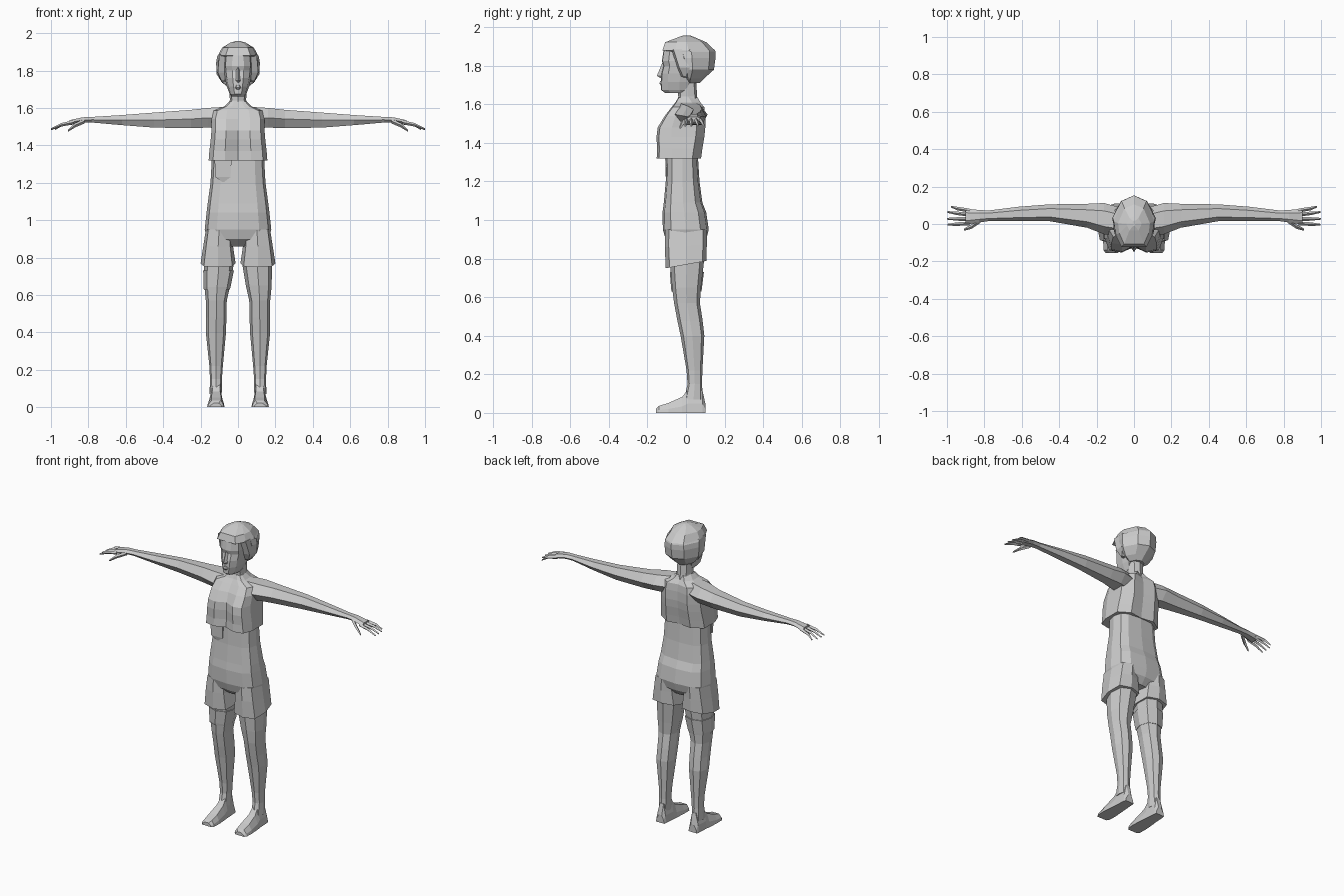
import bpy, bmesh, math
from mathutils import Vector

grey = bpy.data.materials.new("plain grey")
grey.diffuse_color = (0.6, 0.6, 0.6, 1)


def loft(name, rings, mirror=False):
    """Skin a list of closed point rings, cap both ends."""
    bm = bmesh.new()
    vs = [[bm.verts.new(p) for p in r] for r in rings]
    n = len(vs[0])
    for a, b in zip(vs, vs[1:]):
        for i in range(n):
            j = (i + 1) % n
            bm.faces.new((a[i], a[j], b[j], b[i]))
    bm.faces.new(vs[0][::-1])
    bm.faces.new(vs[-1])
    bmesh.ops.recalc_face_normals(bm, faces=bm.faces[:])
    me = bpy.data.meshes.new(name)
    bm.to_mesh(me)
    bm.free()
    me.materials.append(grey)
    ob = bpy.data.objects.new(name, me)
    bpy.context.collection.objects.link(ob)
    if mirror:
        m = ob.modifiers.new("mirror", 'MIRROR')
        m.use_mirror_merge = False
    return ob


def oval(z, x0, x1, y0, y1, n=8, p=0.8, tilt=0.0):
    """Horizontal rounded ring filling the given x and y ranges."""
    cx, cy, rx, ry = (x0 + x1) / 2, (y0 + y1) / 2, (x1 - x0) / 2, (y1 - y0) / 2
    pts = []
    for i in range(n):
        a = 2 * math.pi * i / n
        c, s = math.cos(a), math.sin(a)
        x = cx + rx * math.copysign(abs(c) ** p, c) if abs(c) > 1e-6 else cx
        y = cy + ry * math.copysign(abs(s) ** p, s) if abs(s) > 1e-6 else cy
        pts.append((x, y, z + tilt * (y - y0)))
    return pts


def sym(z, half):
    """Ring from a half outline (back centre to front centre), mirrored in x."""
    r = [(x, y, z) for x, y in half]
    return r + [(-x, y, z) for x, y, z in r[-2:0:-1]]


def side_ring(x, y0, y1, z0, z1, n=6):
    """Upright ring across the x axis, for the arms."""
    cy, cz = (y0 + y1) / 2, (z0 + z1) / 2
    f = 1 / math.sin(math.pi / 3) if n == 6 else 1
    return [(x, cy + (y1 - y0) / 2 * math.cos(2 * math.pi * i / n),
             cz + (z1 - z0) / 2 * f * math.sin(2 * math.pi * i / n)) for i in range(n)]


# waist and hips: z, half width, front, back
loft("waist_and_hips", [oval(z, -w, w, f, b, 12, 0.65) for z, w, f, b in (
    (0.86, 0.06, -0.06, 0.07), (0.90, 0.165, -0.105, 0.105), (0.95, 0.178, -0.12, 0.118),
    (1.04, 0.168, -0.122, 0.105), (1.09, 0.162, -0.115, 0.085), (1.2, 0.147, -0.105, 0.07),
    (1.36, 0.138, -0.10, 0.06))])

# shorts legs
loft("shorts_leg", [oval(z, a, b, f, k, 8, 0.6, t) for z, a, b, f, k, t in (
    (0.75, 0.013, 0.20, -0.105, 0.105, 0.18), (0.86, 0.027, 0.185, -0.11, 0.108, 0.05),
    (0.95, 0.03, 0.172, -0.11, 0.11, 0))], True)

# cropped top with the bust: z, half width, front, centre front, back
loft("cropped_top", [sym(z, [(0, k - 0.012), (w * 0.55, k), (w, k - 0.045), (w, f * 0.5),
                            (w * 0.85, f * 0.92), (w * 0.45, f), (0, c)])
                     for z, w, f, c, k in (
    (1.32, 0.157, -0.152, -0.125, 0.078), (1.37, 0.153, -0.15, -0.12, 0.085),
    (1.43, 0.146, -0.153, -0.12, 0.095), (1.48, 0.142, -0.147, -0.118, 0.10),
    (1.54, 0.142, -0.11, -0.10, 0.10), (1.585, 0.13, -0.075, -0.07, 0.095),
    (1.61, 0.07, -0.055, -0.05, 0.075), (1.635, 0.045, -0.04, -0.04, 0.06))])

# neck
loft("neck", [oval(z, -w, w, f, b) for z, w, f, b in (
    (1.58, 0.06, -0.055, 0.07), (1.64, 0.044, -0.04, 0.058), (1.76, 0.045, -0.05, 0.05))])

# arm from shoulder to knuckles
loft("arm", [side_ring(*r) for r in (
    (0.08, -0.065, 0.09, 1.49, 1.605), (0.16, -0.055, 0.112, 1.495, 1.60),
    (0.25, -0.02, 0.108, 1.492, 1.59), (0.45, 0.015, 0.105, 1.495, 1.575),
    (0.62, 0.015, 0.092, 1.508, 1.562), (0.78, 0.015, 0.072, 1.522, 1.552),
    (0.83, 0.008, 0.075, 1.521, 1.55), (0.90, -0.004, 0.082, 1.508, 1.535))], True)


def finger(name, path, r):
    rings = [[(x, y + dy * k, z + dz * k) for dy, dz in ((r, 0), (0, r), (-r, 0), (0, -r))]
             for (x, y, z), k in zip(path, (1, 0.9, 0.45))]
    loft(name, rings, True)


# fingers and thumb: knuckle y, tip x, tip y
for i, (ky, tx, ty) in enumerate(((0.003, 0.998, -0.004), (0.026, 1.0, 0.028),
                                  (0.050, 0.996, 0.064), (0.072, 0.978, 0.093))):
    finger("finger_%d" % (i + 1), [(0.88, ky, 1.523), (0.945, (ky + ty) / 2, 1.51),
                                   (tx, ty, 1.487)], 0.0105)
finger("thumb", [(0.82, 0.02, 1.53), (0.87, -0.015, 1.508), (0.91, -0.03, 1.478)], 0.013)

# legs: z, inner, outer, front, back
loft("leg", [oval(z, a, b, f, k, 8, 0.8) for z, a, b, f, k in (
    (0.07, 0.087, 0.152, -0.01, 0.088), (0.15, 0.086, 0.150, 0.008, 0.083),
    (0.22, 0.081, 0.153, 0.003, 0.085), (0.40, 0.064, 0.172, -0.028, 0.095),
    (0.48, 0.062, 0.170, -0.045, 0.086), (0.57, 0.060, 0.172, -0.062, 0.072),
    (0.65, 0.042, 0.180, -0.072, 0.078), (0.80, 0.017, 0.182, -0.085, 0.095))], True)

# band round one thigh
loft("thigh_band", [oval(z, a, b, f, k, 8, 0.8) for z, a, b, f, k in (
    (0.63, -0.183, -0.044, -0.075, 0.08), (0.643, -0.184, -0.04, -0.077, 0.082),
    (0.73, -0.186, -0.022, -0.084, 0.093))])

# feet: slices from heel to toe with inner, outer, top
loft("foot", [[(a, y, 0), (b, y, 0), (b - 0.004, y, t * 0.4), (b - 0.022, y, t),
               (a + 0.018, y, t), (a + 0.004, y, t * 0.4)] for y, a, b, t in (
    (0.10, 0.088, 0.148, 0.05), (0.085, 0.085, 0.152, 0.12), (0.01, 0.08, 0.156, 0.12),
    (-0.02, 0.077, 0.16, 0.083), (-0.09, 0.072, 0.165, 0.052), (-0.14, 0.074, 0.163, 0.036),
    (-0.155, 0.086, 0.152, 0.022))], True)

# face: z, half width, front, back
loft("face", [sym(z, [(0, b), (w * 0.9, b), (w, f * 0.25), (w * 0.85, f * 0.72),
                      (w * 0.4, f * 0.97), (0, f)]) for z, w, f, b in (
    (1.66, 0.035, -0.11, -0.03), (1.675, 0.045, -0.13, 0.0), (1.715, 0.06, -0.13, 0.02),
    (1.76, 0.07, -0.128, 0.04), (1.80, 0.076, -0.117, 0.05), (1.825, 0.078, -0.125, 0.05),
    (1.89, 0.075, -0.115, 0.05))])

# nose and lips
loft("nose", [[(w, -0.115, z), (0, f, z), (-w, -0.115, z)] for z, w, f in (
    (1.735, 0.016, -0.13), (1.748, 0.019, -0.151), (1.815, 0.008, -0.123))])
loft("lips", [[(w, -0.12, z), (w * 0.4, f, z), (-w * 0.4, f, z), (-w, -0.12, z)] for z, w, f in (
    (1.698, 0.012, -0.131), (1.708, 0.022, -0.138), (1.722, 0.014, -0.133))])

# ears
loft("ear", [[(0.066, y0, z), (0.09, y1, z), (0.075, y1 + 0.008, z)] for z, y0, y1 in (
    (1.74, -0.015, 0.0), (1.77, -0.02, 0.012), (1.81, -0.018, 0.018))], True)

# hair cap, with the fringe overhanging the forehead
loft("hair", [sym(z, [(0, b), (w * 0.6, b * 0.8), (w, b * 0.25 + f * 0.2), (w * 0.92, f * 0.55 + 0.01),
                      (w * 0.62, f), (0, f)]) for z, w, f, b in (
    (1.71, 0.05, 0.01, 0.07), (1.735, 0.085, 0.0, 0.095), (1.78, 0.114, -0.01, 0.145),
    (1.84, 0.117, -0.035, 0.153), (1.872, 0.112, -0.05, 0.153), (1.88, 0.108, -0.122, 0.15),
    (1.922, 0.085, -0.108, 0.105), (1.95, 0.04, -0.035, 0.04), (1.958, 0.008, -0.01, 0.02))])
# side locks framing the face
loft("side_lock", [[(0.07, y0, z), (x, y0 + 0.01, z), (x + 0.004, y1, z), (0.07, y1, z)]
                   for z, x, y0, y1 in ((1.745, 0.088, -0.025, 0.0), (1.79, 0.108, -0.045, 0.02),
                                        (1.885, 0.10, -0.075, 0.02))], True)

# small pointed pouch tucked under the top
loft("belt_pouch", [[(-0.08 - w, -0.09, z), (-0.08 - w, f, z), (-0.08 + w, f, z), (-0.08 + w, -0.09, z)]
                    for z, w, f in ((1.205, 0.006, -0.10), (1.23, 0.04, -0.106), (1.33, 0.046, -0.108))])
